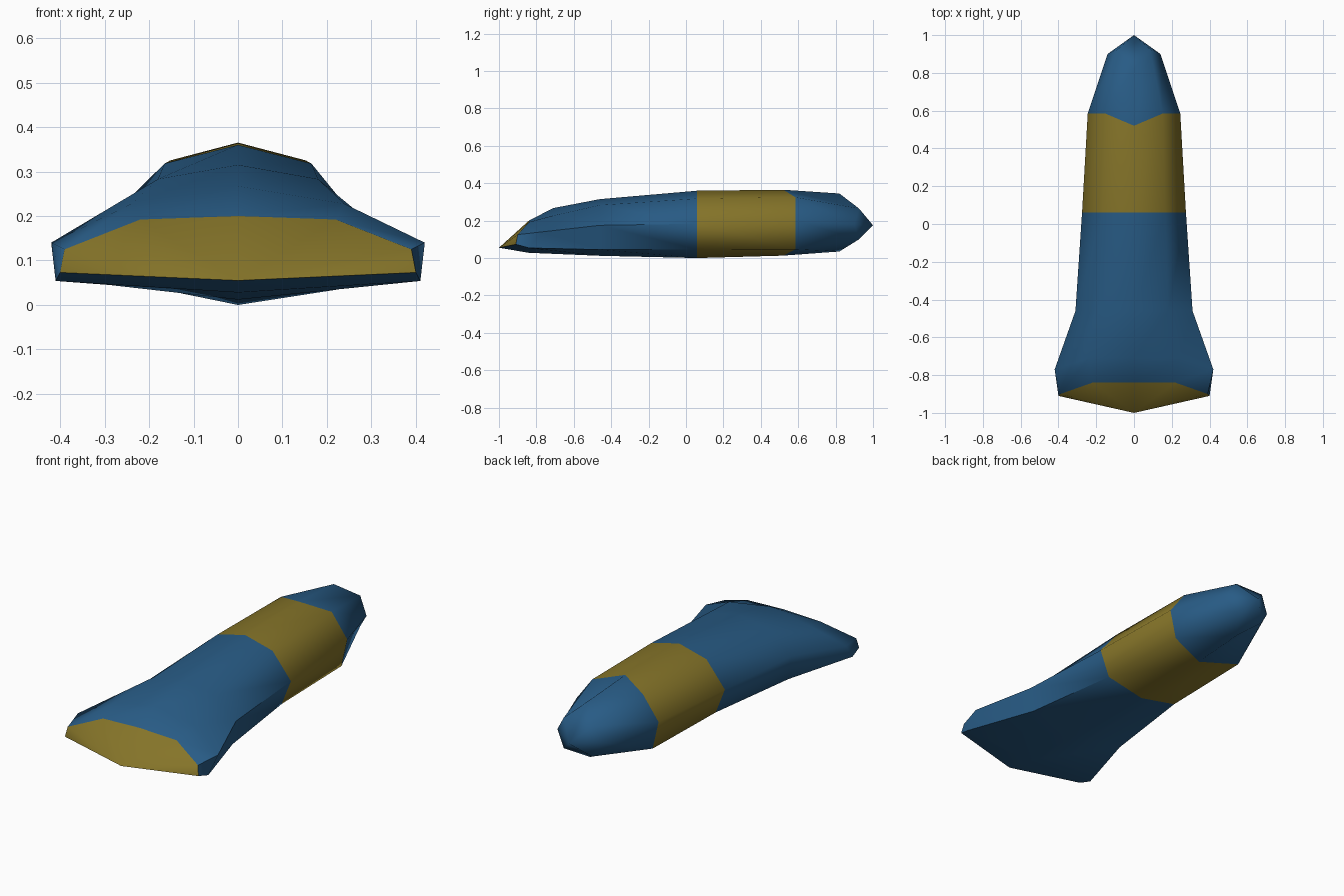
import bpy, bmesh

old = bpy.data.objects.get("Cube")
if old:
    bpy.data.objects.remove(old, do_unlink=True)


def make_material(name, rgb):
    mat = bpy.data.materials.new(name)
    mat.use_nodes = True
    color = (*rgb, 1.0)
    mat.diffuse_color = color
    mat.node_tree.nodes["Principled BSDF"].inputs["Base Color"].default_value = color
    return mat


BLUE, YELLOW = 0, 1
materials = [make_material("deep blue", (0.021, 0.105, 0.235)),
             make_material("mustard yellow", (0.235, 0.175, 0.022))]

# Half sections from nose to tail: top, shoulder, upper side, lower side, keel
sections = [
    [(0, -.84, .2), (.22, -.84, .192), (.39, -.9, .125), (.4, -.91, .073), (0, -1, .055)],
    [(0, -.71, .267), (.24, -.71, .227), (.42, -.77, .14), (.41, -.84, .054), (0, -.84, .028)],
    [(0, -.46, .315), (.18, -.46, .283), (.31, -.46, .175), (.29, -.46, .045), (0, -.46, .012)],
    [(0, .06, .36), (.165, .06, .318), (.275, .06, .183), (.22, .06, .045), (0, .06, 0)],
    [(0, .52, .365), (.152, .585, .325), (.245, .585, .2), (.21, .585, .047), (0, .52, .013)],
    [(0, .82, .345), (.085, .925, .265), (.14, .9, .18), (.085, .925, .1), (0, .82, .035)],
]
BAND = 3  # section where the yellow band starts

bm = bmesh.new()
rings = []
for half in sections:
    mirrored = [(-x, y, z) for x, y, z in reversed(half[1:-1])]
    rings.append([bm.verts.new(p) for p in half + mirrored])
count = len(rings[0])


def add_face(verts, color):
    face = bm.faces.new(verts)
    face.material_index = color
    face.smooth = True


# Hull skin
for i, (a, b) in enumerate(zip(rings, rings[1:])):
    color = YELLOW if i == BAND else BLUE
    for k in range(count):
        n = (k + 1) % count
        add_face((a[k], a[n], b[n]), color)
        add_face((a[k], b[n], b[k]), color)

# Pointed tail
tip = bm.verts.new((0, 1, .175))
for k in range(count):
    add_face((rings[-1][k], rings[-1][(k + 1) % count], tip), BLUE)

# Nose plate fanned out from the keel point
nose = rings[0]
keel = count // 2
for k in range(count):
    n = (k + 1) % count
    if keel not in (k, n):
        add_face((nose[keel], nose[n], nose[k]), YELLOW)

bmesh.ops.recalc_face_normals(bm, faces=bm.faces[:])
mesh = bpy.data.meshes.new("hull")
bm.to_mesh(mesh)
bm.free()
for mat in materials:
    mesh.materials.append(mat)
hull = bpy.data.objects.new("hull", mesh)
bpy.context.collection.objects.link(hull)

# Smooth shading with only the hardest edges kept sharp
bpy.ops.object.select_all(action="DESELECT")
hull.select_set(True)
bpy.context.view_layer.objects.active = hull
bpy.ops.object.shade_smooth_by_angle(angle=1.1)
